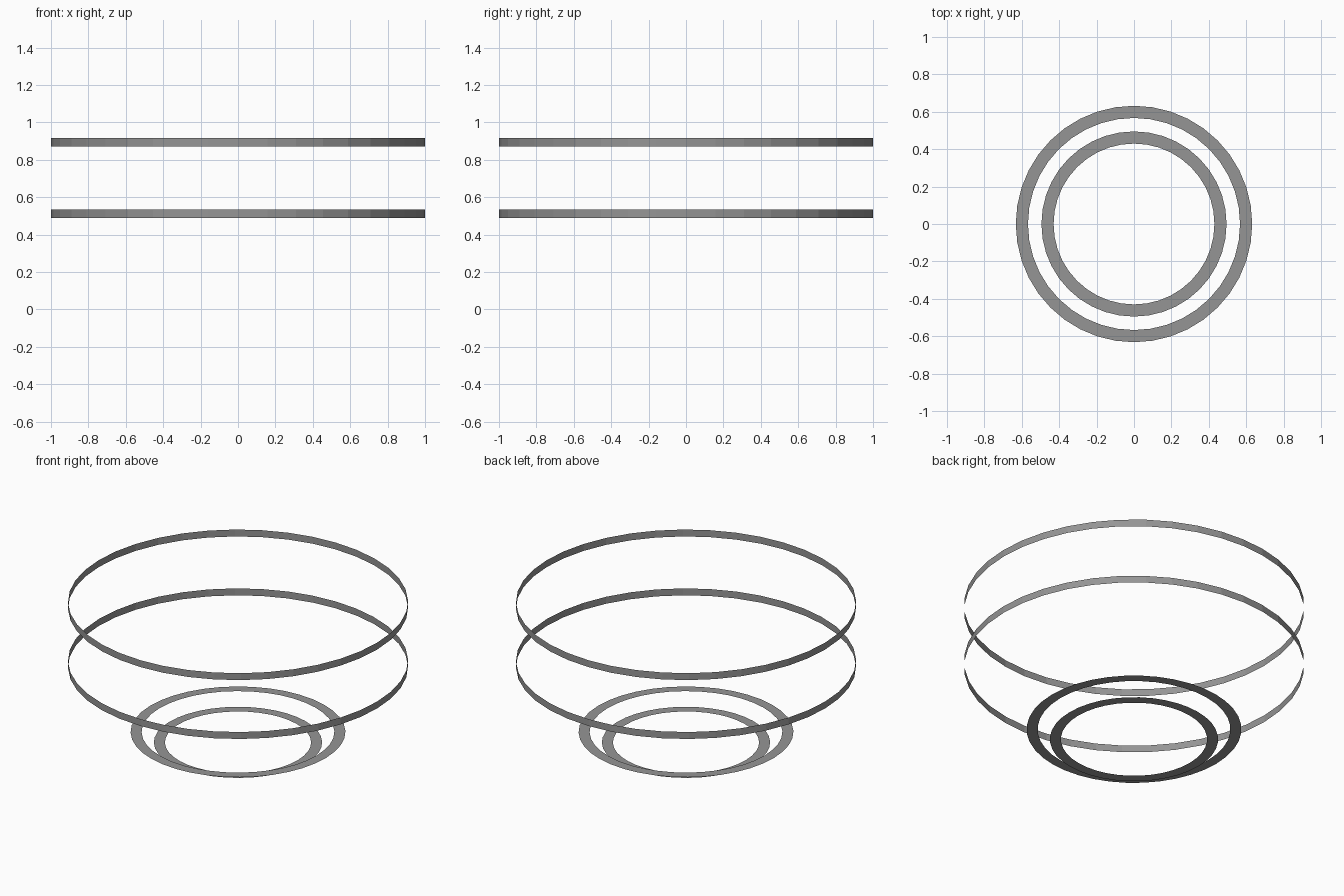
import bpy, bmesh
from math import cos, sin, tau

if "Cube" in bpy.data.objects:
    bpy.data.objects.remove(bpy.data.objects["Cube"])

SEGMENTS = 40

# Dark grey shared by all rings
dark = bpy.data.materials.new("dark_grey")
dark.diffuse_color = (0.3, 0.3, 0.3, 1.0)
dark.use_nodes = True
dark.node_tree.nodes["Principled BSDF"].inputs["Base Color"].default_value = dark.diffuse_color


def ring(name, lower, upper):
    """Sheet ring swept between two (radius, z) profile points."""
    bm = bmesh.new()
    loops = []
    for r, z in (lower, upper):
        loops.append([bm.verts.new((r * cos(tau * i / SEGMENTS),
                                    r * sin(tau * i / SEGMENTS), z))
                      for i in range(SEGMENTS)])
    a, b = loops
    for i in range(SEGMENTS):
        j = (i + 1) % SEGMENTS
        bm.faces.new((a[i], a[j], b[j], b[i]))
    mesh = bpy.data.meshes.new(name)
    bm.to_mesh(mesh)
    bm.free()
    mesh.materials.append(dark)
    obj = bpy.data.objects.new(name, mesh)
    bpy.context.collection.objects.link(obj)
    return obj


# Upright bands around the wide part
ring("upper_band", (1.0, 0.87), (1.0, 0.915))
ring("lower_band", (1.0, 0.488), (1.0, 0.533))

# Flat rings at the base (outer edge first so the faces point up)
ring("outer_base_ring", (0.632, 0.068), (0.567, 0.068))
ring("inner_base_ring", (0.495, 0.0), (0.43, 0.0))
